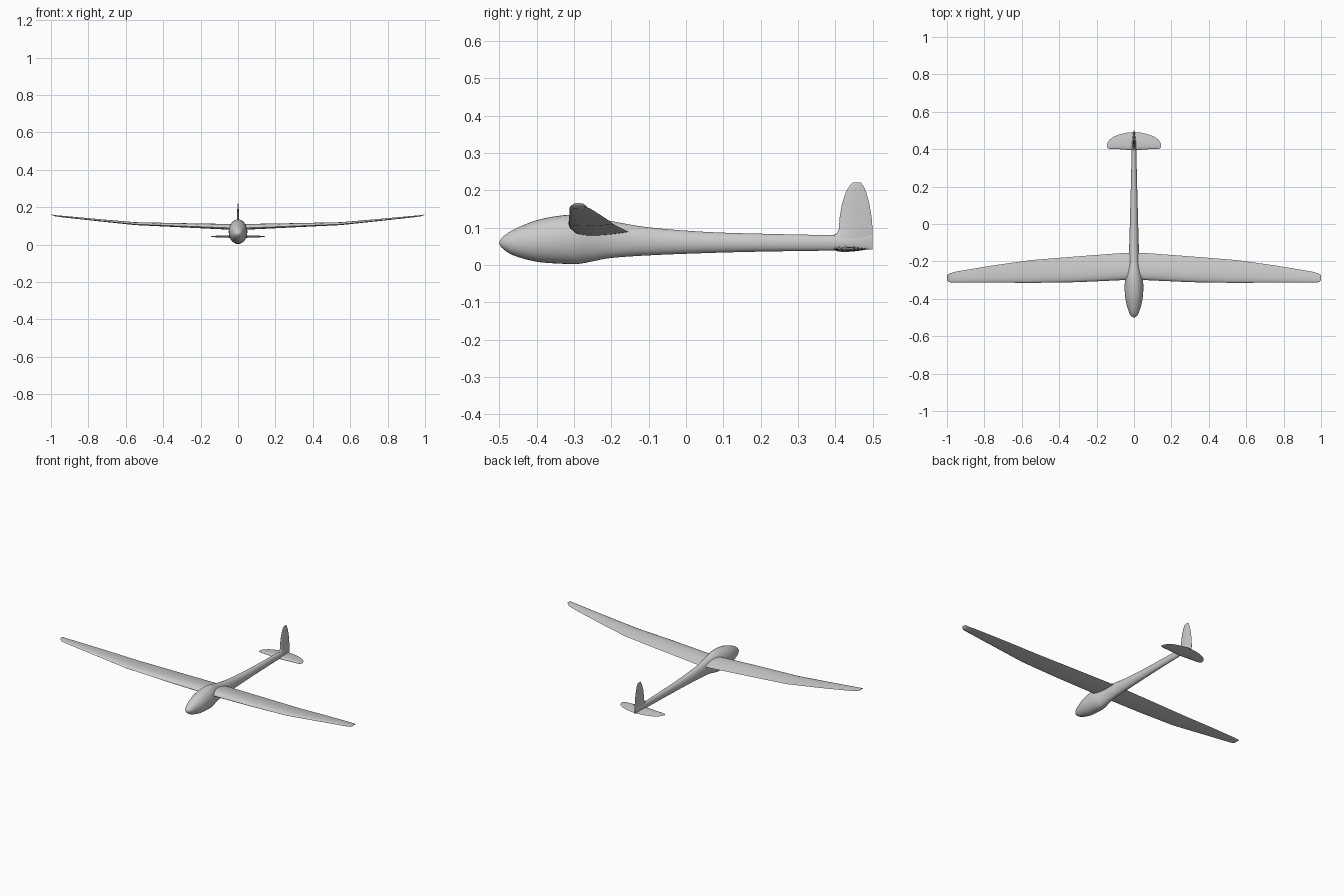
import bpy, bmesh, math
from mathutils import Vector


def smooth_rows(rows, steps):
    """Catmull-Rom interpolation through rows of station values."""
    out = []
    for i in range(len(rows) - 1):
        p = [Vector(rows[min(max(i + k, 0), len(rows) - 1)]) for k in (-1, 0, 1, 2)]
        for s in range(steps):
            t = s / steps
            out.append(0.5 * (2 * p[1] + (p[2] - p[0]) * t
                       + (2 * p[0] - 5 * p[1] + 4 * p[2] - p[3]) * t * t
                       + (3 * p[1] - p[0] - 3 * p[2] + p[3]) * t ** 3))
    return out + [Vector(rows[-1])]


def loft(name, rings, angle=50):
    """Skin a list of closed rings and cap both ends."""
    bm = bmesh.new()
    vs = [[bm.verts.new(p) for p in ring] for ring in rings]
    n = len(rings[0])
    for a, b in zip(vs, vs[1:]):
        for i in range(n):
            bm.faces.new((a[i], a[(i + 1) % n], b[(i + 1) % n], b[i]))
    bm.faces.new(vs[0])
    bm.faces.new(vs[-1])
    bmesh.ops.recalc_face_normals(bm, faces=bm.faces)
    me = bpy.data.meshes.new(name)
    bm.to_mesh(me)
    bm.free()
    ob = bpy.data.objects.new(name, me)
    bpy.context.collection.objects.link(ob)
    bpy.context.view_layer.objects.active = ob
    ob.select_set(True)
    bpy.ops.object.shade_smooth_by_angle(angle=math.radians(angle))
    ob.select_set(False)
    return ob


def airfoil(lead, trail, up, low, count=10):
    """Section as (y, offset) points, running over the top and back below."""
    def half(u):
        return 2.6 * (math.sqrt(u) * (1 - u)) * (1 - 0.1 * u)
    us = [(1 - math.cos(math.pi * i / count)) / 2 for i in range(count + 1)]
    top = [(lead + (trail - lead) * u, up * half(u)) for u in us]
    bottom = [(lead + (trail - lead) * u, -low * half(u)) for u in us[1:-1]]
    return top + bottom[::-1]


# fuselage: y, half width, bottom z, top z
stations = [
    (-0.50, 0.003, 0.056, 0.063), (-0.49, 0.017, 0.043, 0.076),
    (-0.46, 0.031, 0.025, 0.096), (-0.40, 0.046, 0.009, 0.120),
    (-0.34, 0.050, 0.004, 0.132), (-0.29, 0.047, 0.003, 0.135),
    (-0.25, 0.038, 0.010, 0.130), (-0.20, 0.030, 0.019, 0.118),
    (-0.10, 0.025, 0.026, 0.101), (0.05, 0.021, 0.032, 0.089),
    (0.20, 0.017, 0.036, 0.084), (0.40, 0.012, 0.039, 0.080),
    (0.45, 0.009, 0.040, 0.081), (0.50, 0.002, 0.042, 0.081)]
rings = []
for y, w, lo, hi in smooth_rows(stations, 4):
    mid, h = (lo + hi) / 2, (hi - lo) / 2
    rings.append([(w * math.cos(a), y, mid + h * math.sin(a))
                  for a in (math.tau * i / 32 for i in range(32))])
loft("fuselage", rings)

# wings: x, leading y, trailing y, chord z, upper and lower thickness
wing = [
    (0.0, -0.297, -0.153, 0.088, 0.022, 0.011),
    (0.06, -0.300, -0.155, 0.090, 0.021, 0.010),
    (0.30, -0.311, -0.173, 0.099, 0.016, 0.007),
    (0.55, -0.315, -0.193, 0.109, 0.011, 0.005),
    (0.75, -0.313, -0.221, 0.129, 0.008, 0.004),
    (0.95, -0.312, -0.254, 0.150, 0.005, 0.003),
    (0.982, -0.312, -0.263, 0.154, 0.004, 0.002),
    (0.994, -0.308, -0.268, 0.159, 0.002, 0.001),
    (1.0, -0.299, -0.276, 0.165, 0.001, 0.001)]
for side, label in ((1, "right"), (-1, "left")):
    loft(label + "_wing", [[(side * x, y, z + d) for y, d in airfoil(le, te, u, l)]
                           for x, le, te, z, u, l in wing])

# tailplane: x, leading y, trailing y, half thickness
tail = [(0, 0.395, 0.492, 0.008), (0.04, 0.397, 0.488, 0.007),
        (0.08, 0.400, 0.478, 0.006), (0.11, 0.401, 0.466, 0.005),
        (0.13, 0.402, 0.451, 0.003), (0.14, 0.405, 0.437, 0.002),
        (0.145, 0.412, 0.425, 0.001)]
span = [(-x, a, b, t) for x, a, b, t in tail[:0:-1]] + tail
loft("tailplane", [[(x, y, 0.043 + d) for y, d in airfoil(a, b, t, t)]
                   for x, a, b, t in span])

# fin: z, leading y, trailing y, half thickness
fin = [(0.045, 0.392, 0.497, 0.009), (0.079, 0.393, 0.500, 0.009),
       (0.085, 0.404, 0.500, 0.008), (0.095, 0.409, 0.500, 0.007),
       (0.13, 0.412, 0.497, 0.006), (0.165, 0.418, 0.491, 0.005),
       (0.195, 0.428, 0.483, 0.004), (0.213, 0.438, 0.475, 0.003),
       (0.221, 0.446, 0.468, 0.001)]
loft("fin", [[(d, y, z) for y, d in airfoil(a, b, t, t)] for z, a, b, t in fin])
